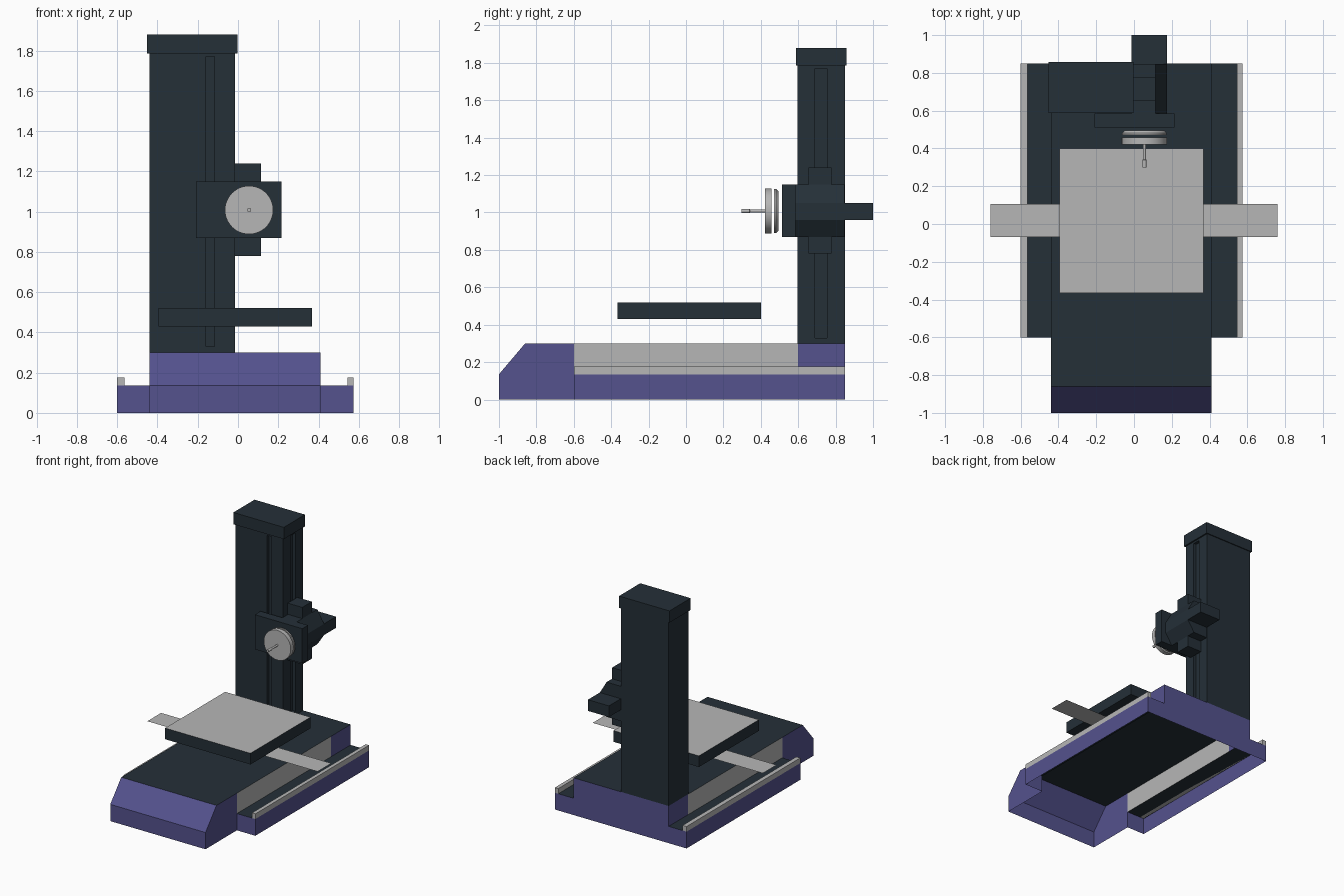
import bpy, bmesh, math

if "Cube" in bpy.data.objects:
    bpy.data.objects.remove(bpy.data.objects["Cube"])


def material(name, rgb):
    m = bpy.data.materials.new(name)
    m.diffuse_color = (*rgb, 1)
    m.use_nodes = True
    m.node_tree.nodes["Principled BSDF"].inputs["Base Color"].default_value = m.diffuse_color
    return m


PURPLE = material("purple_paint", (0.089, 0.084, 0.27))
DARK = material("dark_slate", (0.018, 0.029, 0.039))
GREY = material("light_grey", (0.47, 0.47, 0.47))


def finish(name, bm, *mats, normals=True):
    bmesh.ops.remove_doubles(bm, verts=bm.verts, dist=1e-5)
    if normals:
        bmesh.ops.recalc_face_normals(bm, faces=bm.faces)
    me = bpy.data.meshes.new(name)
    bm.to_mesh(me)
    bm.free()
    for m in mats:
        me.materials.append(m)
    ob = bpy.data.objects.new(name, me)
    bpy.context.collection.objects.link(ob)
    return ob


def face(bm, pts, mat=0):
    f = bm.faces.new([bm.verts.new(p) for p in pts])
    f.material_index = mat
    return f


def add_box(bm, x, y, z):
    v = bmesh.ops.create_cube(bm, size=1)["verts"]
    for p in v:
        p.co = [r[0] if c < 0 else r[1] for c, r in zip(p.co, (x, y, z))]


def box(name, x, y, z, *mats):
    bm = bmesh.new()
    add_box(bm, x, y, z)
    return finish(name, bm, *mats)


def prism(name, outline, y0, y1, mat):
    """Extrude an x-z outline along y."""
    bm = bmesh.new()
    f = face(bm, [(x, y0, z) for x, z in outline])
    ext = bmesh.ops.extrude_face_region(bm, geom=[f])["geom"]
    bmesh.ops.translate(bm, vec=(0, y1 - y0, 0),
                        verts=[g for g in ext if isinstance(g, bmesh.types.BMVert)])
    return finish(name, bm, mat)


def turned(name, profile, cx, cz, mat, n=48):
    """Turn a (y, radius) profile around the y direction."""
    bm = bmesh.new()
    rings = [[bm.verts.new((cx + r * math.cos(2 * math.pi * i / n), y,
                            cz + r * math.sin(2 * math.pi * i / n)))
              for i in range(n)] for y, r in profile]
    for a, b in zip(rings, rings[1:]):
        for i in range(n):
            j = (i + 1) % n
            bm.faces.new((a[i], a[j], b[j], b[i]))
    bm.faces.new(rings[0])
    bm.faces.new(rings[-1])
    ob = finish(name, bm, mat)
    bpy.ops.object.select_all(action="DESELECT")
    ob.select_set(True)
    bpy.context.view_layer.objects.active = ob
    bpy.ops.object.shade_smooth_by_angle(angle=math.radians(30))


# Base shell, open underneath: 0 purple, 1 dark, 2 grey
L, R, LO, RO = -0.44, 0.41, -0.60, 0.575
F, FS, B = -1.0, -0.60, 0.85
H, S = 0.30, 0.135
bm = bmesh.new()
face(bm, [(L, -0.86, H), (R, -0.86, H), (R, B, H), (L, B, H)], 1)
face(bm, [(L, F, S), (R, F, S), (R, -0.86, H), (L, -0.86, H)])
face(bm, [(L, F, 0), (R, F, 0), (R, F, S), (L, F, S)])
face(bm, [(RO, B, 0), (LO, B, 0), (LO, B, S), (L, B, S),
          (L, B, H), (R, B, H), (R, B, S), (RO, B, S)])
for inner, outer in ((L, LO), (R, RO)):
    # front cheek, channel wall, rear cheek
    face(bm, [(inner, F, 0), (inner, FS, 0), (inner, FS, H), (inner, -0.86, H), (inner, F, S)])
    face(bm, [(inner, FS, S), (inner, 0.6, S), (inner, 0.6, H), (inner, FS, H)], 2)
    face(bm, [(inner, 0.6, S), (inner, B, S), (inner, B, H), (inner, 0.6, H)])
    # side ledge
    face(bm, [(inner, FS, S), (outer, FS, S), (outer, B, S), (inner, B, S)], 1)
    face(bm, [(inner, FS, 0), (outer, FS, 0), (outer, FS, S), (inner, FS, S)])
    face(bm, [(outer, FS, 0), (outer, B, 0), (outer, B, S), (outer, FS, S)])
finish("base", bm, PURPLE, DARK, GREY)

# Rails along the outer ledge edges
box("rail_left", (-0.60, -0.565), (FS, B), (S, 0.177), GREY)
box("rail_right", (0.545, 0.575), (FS, B), (S, 0.177), GREY)

# Column with a slot in its front and right sides
column = box("column", (L, -0.015), (0.597, B), (H, 1.79), DARK)
bm = bmesh.new()
add_box(bm, (-0.158, -0.118), (0.55, 0.622), (0.33, 1.77))
add_box(bm, (-0.04, 0.03), (0.69, 0.755), (0.33, 1.77))
cutter = finish("slot_cutter", bm, DARK)
cutter.hide_render = True
cutter.hide_set(True)
cut = column.modifiers.new("slots", "BOOLEAN")
cut.operation = "DIFFERENCE"
cut.object = cutter
box("column_cap", (-0.453, -0.003), (0.588, 0.858), (1.785, 1.88), DARK)

# Carriage on the right side of the column
box("slider", (-0.015, 0.115), (0.655, 0.777), (0.78, 1.24), DARK)
prism("arm", [(-0.012, 0.87), (0.115, 0.87), (0.175, 0.96), (0.175, 1.05),
              (0.115, 1.15), (-0.012, 1.15)], 0.585, 0.848, DARK)
box("motor", (-0.012, 0.175), (0.848, 1.0), (0.96, 1.05), DARK)
box("head_plate", (-0.208, 0.215), (0.512, 0.585), (0.87, 1.15), DARK)

# Probe discs and stylus
CX, CZ = 0.055, 1.008
turned("rear_disc", [(0.47, 0.118), (0.482, 0.118), (0.495, 0.105)], CX, CZ, GREY)
turned("front_disc", [(0.422, 0.12), (0.457, 0.12)], CX, CZ, GREY)
turned("stylus", [(0.298, 0.011), (0.34, 0.011), (0.342, 0.008), (0.422, 0.008)],
       CX, CZ, GREY, 16)

# Table: dark block with a grey top
table = box("table", (-0.395, 0.367), (-0.365, 0.4), (0.43, 0.52), DARK, GREY)
for p in table.data.polygons:
    p.material_index = 1 if p.normal.z > 0.5 else 0

# Thin cross strip under the table
bm = bmesh.new()
face(bm, [(-0.76, -0.07, 0.365), (0.76, -0.07, 0.365), (0.76, 0.105, 0.365), (-0.76, 0.105, 0.365)])
finish("cross_strip", bm, GREY, normals=False)
